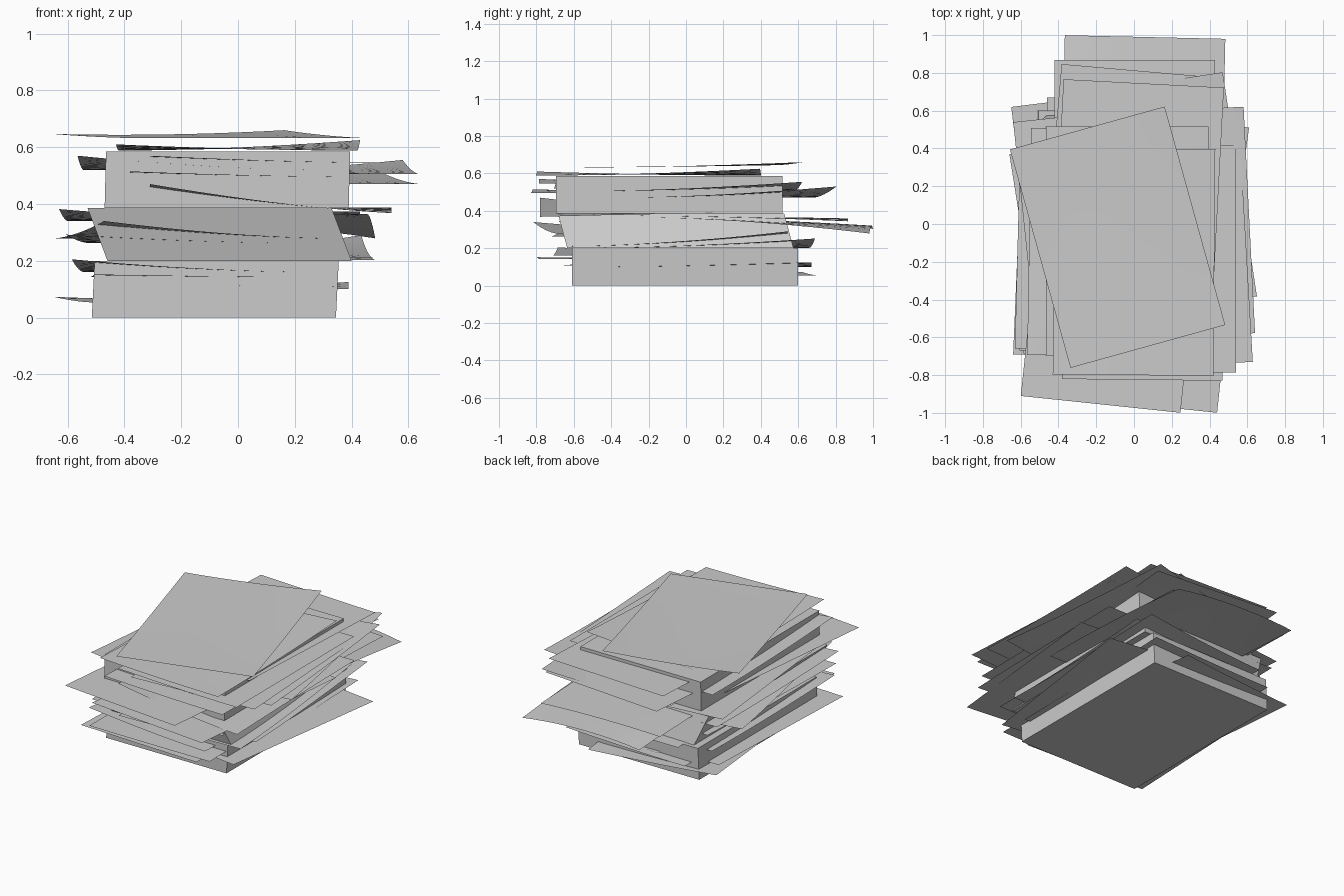
import bpy
import bmesh
from math import cos, sin, radians

old = bpy.data.objects.get("Cube")
if old:
    bpy.data.objects.remove(old)

paper = bpy.data.materials.new("grey paper")
paper.use_nodes = True
grey = (0.6, 0.6, 0.6, 1)
paper.diffuse_color = grey
paper.node_tree.nodes["Principled BSDF"].inputs["Base Color"].default_value = grey


def finish(bm, name):
    mesh = bpy.data.meshes.new(name)
    bm.to_mesh(mesh)
    bm.free()
    mesh.materials.append(paper)
    obj = bpy.data.objects.new(name, mesh)
    bpy.context.collection.objects.link(obj)
    bpy.context.view_layer.objects.active = obj
    obj.select_set(True)
    bpy.ops.object.shade_smooth_by_angle(angle=radians(30))
    obj.select_set(False)


def ream(name, low, high, width=0.86, depth=1.21):
    """Solid block of paper that leans from one centre to another as it rises."""
    bm = bmesh.new()
    bottom, top = ([bm.verts.new((x + sx * width / 2, y + sy * depth / 2, z))
                    for sx, sy in ((-1, -1), (1, -1), (1, 1), (-1, 1))]
                   for x, y, z in (low, high))
    for k in range(4):
        n = (k + 1) % 4
        bm.faces.new((bottom[k], bottom[n], top[n], top[k]))
    bm.faces.new(bottom[::-1])
    bm.faces.new(top)
    finish(bm, name)


def sheet(name, x, y, turn, z, **lift):
    """Loose page; lift bends its corners: fl, fr, bl, br (front/back, -x/+x)."""
    bm = bmesh.new()
    bmesh.ops.create_grid(bm, x_segments=10, y_segments=12, size=1)
    c, s = cos(radians(turn)), sin(radians(turn))
    for v in bm.verts:
        u, w = (v.co.x + 1) / 2, (v.co.y + 1) / 2
        weight = {"fl": (1 - u) * (1 - w), "fr": u * (1 - w),
                  "bl": (1 - u) * w, "br": u * w}
        rise = sum(h * weight[k] ** 1.7 for k, h in lift.items())
        px, py = v.co.x * 0.425, v.co.y * 0.6
        v.co = (x + px * c - py * s, y + px * s + py * c, z + rise)
    finish(bm, name)


# Three thick reams
ream("lower_ream", (-0.085, -0.005, 0), (-0.075, -0.005, 0.2))
ream("middle_ream", (-0.03, -0.03, 0.2), (-0.1, -0.08, 0.385))
ream("upper_ream", (-0.04, -0.09, 0.385), (-0.035, -0.09, 0.585))

# Pages around the lower ream
sheet("low_turned_page", -0.155, 0.076, 7, 0.053, bl=0.02)
sheet("low_left_page", -0.19, -0.108, -2.4, 0.08)
sheet("low_back_page", -0.035, 0.07, 0, 0.1, br=0.025)
sheet("low_right_page", 0.105, -0.025, -8, 0.108, fl=0.012)
sheet("low_front_page", -0.09, -0.19, 1, 0.142, fl=0.01)
sheet("low_curled_page", -0.14, -0.1, -2, 0.16, fl=0.045)

# Pages around the middle ream
sheet("middle_back_page", 0.04, 0.075, 2, 0.202, br=0.05)
sheet("middle_raised_page", 0.03, -0.07, 2, 0.21, br=0.08)
sheet("middle_left_page", -0.14, -0.1, -4, 0.262, fl=0.03)
sheet("middle_turned_page", -0.146, -0.157, 9, 0.278, fl=0.062)
sheet("middle_curled_page", -0.19, -0.07, -1.5, 0.34, fl=0.042)
sheet("middle_front_page", 0.08, -0.358, -6, 0.37)
sheet("back_drooping_page", 0.045, 0.39, -1.3, 0.364, bl=-0.06, br=-0.085)
sheet("back_straight_page", 0.005, 0.267, 0, 0.374, bl=-0.02, br=-0.03)

# Pages around the upper ream
sheet("upper_drooping_page", 0.115, -0.18, 0, 0.388, fl=0.082, fr=-0.02)
sheet("upper_left_page", -0.154, -0.013, 6, 0.4)
sheet("upper_front_page", -0.114, -0.358, -6, 0.43)
sheet("upper_turned_page", 0.14, 0.146, 8.7, 0.47, br=0.06)
sheet("upper_straight_page", 0.05, -0.225, -0.6, 0.495, fl=0.02)
sheet("upper_back_page", -0.012, 0.212, -5, 0.5)
sheet("upper_raised_page", 0.186, 0, 2.9, 0.505, br=0.05)
sheet("upper_curled_page", -0.13, -0.1, -1, 0.52, fl=0.05)
sheet("upper_right_page", 0.17, -0.155, 3.3, 0.535)
sheet("upper_flat_page", 0.115, -0.185, 0, 0.545, fl=0.025)
sheet("upper_tilted_page", 0.02, 0.145, -3, 0.565)

# Pages lying on top
sheet("top_twisted_page", 0, -0.2, -0.5, 0.588, fl=0.022, br=0.037)
sheet("top_page", -0.087, -0.07, 15.5, 0.632, bl=0.015, br=0.028)
